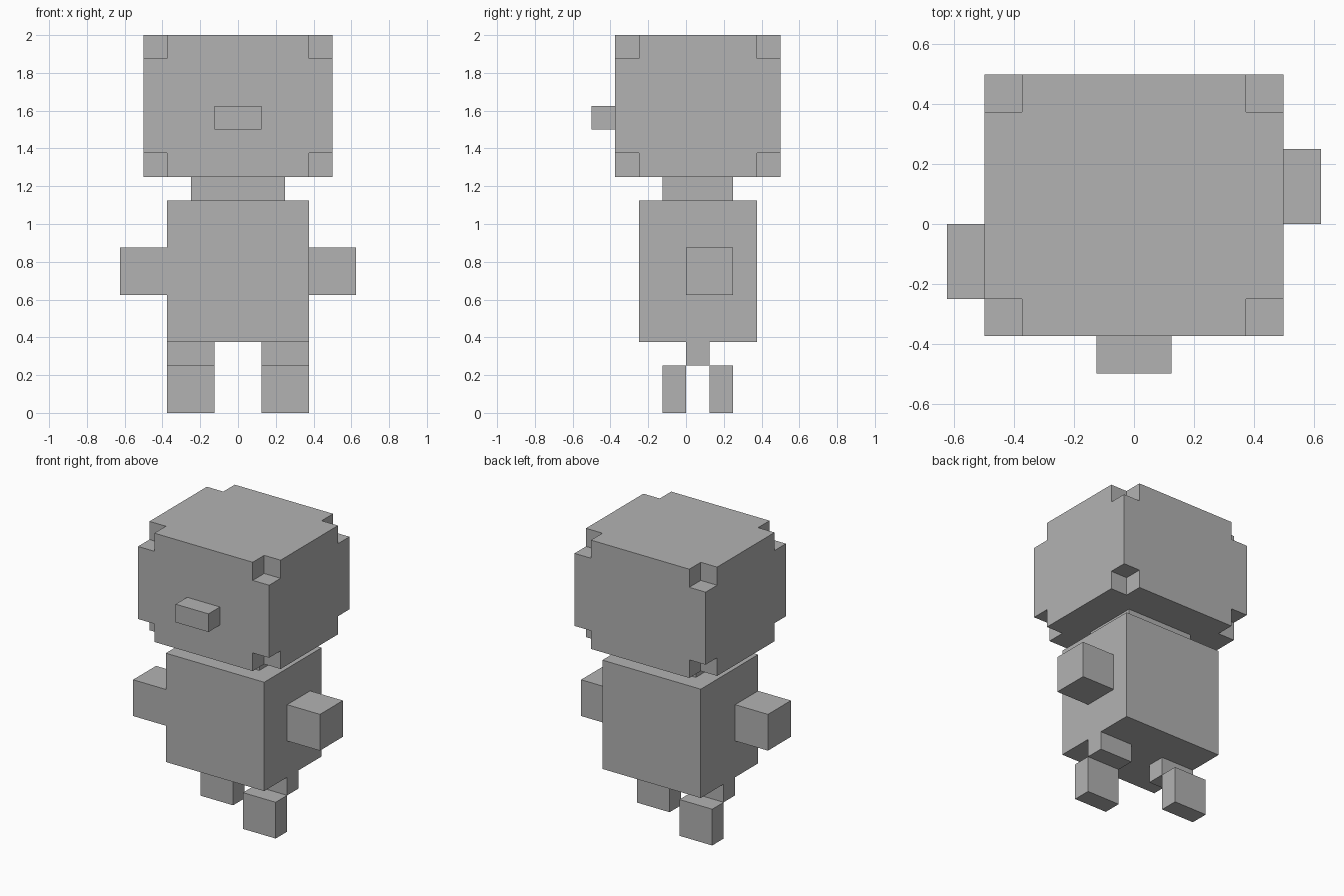
import bpy
import bmesh
from mathutils import Matrix, Vector

default = bpy.data.objects.get("Cube")
if default:
    bpy.data.objects.remove(default, do_unlink=True)

U = 0.125  # one block unit

grey = bpy.data.materials.new("plain grey")
grey.use_nodes = True
grey.diffuse_color = (0.448, 0.448, 0.448, 1)
grey.node_tree.nodes["Principled BSDF"].inputs["Base Color"].default_value = grey.diffuse_color


def boxes(name, spans):
    """One object made of boxes, each given by its low and high corner in units."""
    bm = bmesh.new()
    for low, high in spans:
        low, high = Vector(low) * U, Vector(high) * U
        size = high - low
        bmesh.ops.create_cube(bm, size=1, matrix=Matrix.Translation((low + high) / 2)
                              @ Matrix.Diagonal((*size, 1)))
    mesh = bpy.data.meshes.new(name)
    bm.to_mesh(mesh)
    bm.free()
    mesh.materials.append(grey)
    obj = bpy.data.objects.new(name, mesh)
    bpy.context.scene.collection.objects.link(obj)
    return obj


# Head with a one-unit notch at each corner
head = boxes("head", [((-4, -3, 10), (4, 4, 16))])
corners = [Vector((x, y, z)) for x in (-4, 4) for y in (-3, 4) for z in (10, 16)]
one = Vector((1, 1, 1))
cutter = boxes("corner_cutter", [(c - one, c + one) for c in corners])
cutter.hide_render = True
cutter.hide_viewport = True
cutter.display_type = 'WIRE'
notch = head.modifiers.new("corner notches", 'BOOLEAN')
notch.operation = 'DIFFERENCE'
notch.solver = 'EXACT'
notch.object = cutter

# Bake the notches and drop the cutter
bpy.context.view_layer.update()
graph = bpy.context.evaluated_depsgraph_get()
carved = bpy.data.meshes.new_from_object(head.evaluated_get(graph))
head.modifiers.clear()
head.data = carved
bpy.data.objects.remove(cutter, do_unlink=True)

# Nose, neck and body
boxes("nose", [((-1, -4, 12), (1, -3, 13))])
boxes("neck", [((-2, -1, 9), (2, 2, 10))])
boxes("body", [((-3, -2, 3), (3, 3, 9))])

# Limbs in mid-stride: each arm swings opposite to the leg on its side
for side, x, arm_y, foot_y in (("left", 1, 0, -1), ("right", -1, -2, 1)):
    def limb(name, near, far, y, depth, bottom, top):
        a, b = sorted((x * near, x * far))
        boxes(f"{side}_{name}", [((a, y, bottom), (b, y + depth, top))])

    limb("arm", 3, 5, arm_y, 2, 5, 7)
    limb("thigh", 1, 3, 0, 1, 2, 3)
    limb("lower_leg", 1, 3, foot_y, 1, 0, 2)
